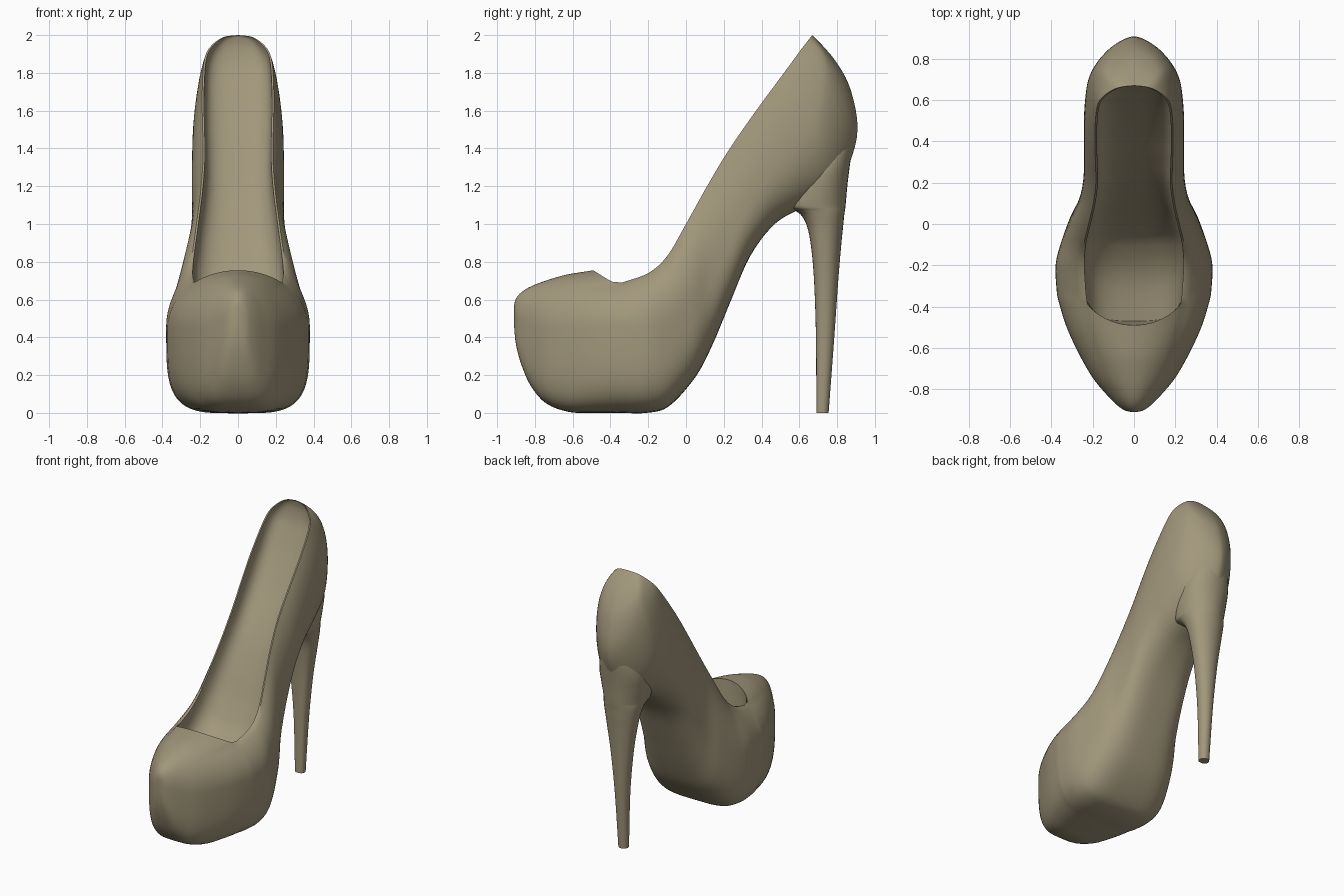
import bpy, bmesh
from math import sin, cos, acos, pi

cube = bpy.data.objects.get("Cube")
if cube:
    bpy.data.objects.remove(cube)

leather = bpy.data.materials.new("olive tan leather")
leather.use_nodes = True
tan = (0.36, 0.31, 0.2, 1)
leather.diffuse_color = tan
leather.node_tree.nodes["Principled BSDF"].inputs["Base Color"].default_value = tan


def clamp(v, low=0.0, high=1.0):
    return max(low, min(high, v))


def power(v, e):
    return max(v, 0.0) ** e


def smooth_rows(rows, steps):
    """Catmull-Rom interpolation between the stations of a loft."""
    out = []
    for i in range(len(rows) - 1):
        a, b = rows[max(i - 1, 0)], rows[i]
        c, d = rows[i + 1], rows[min(i + 2, len(rows) - 1)]
        for s in range(steps):
            t = s / steps
            out.append([q + 0.5 * t * (r - p + t * (2 * p - 5 * q + 4 * r - u
                        + t * (3 * (q - r) + u - p)))
                        for p, q, r, u in zip(a, b, c, d)])
    return out + [list(rows[-1])]


def loft(name, rings, angle):
    """Skin a list of closed rings with equal point counts and cap the ends."""
    bm = bmesh.new()
    loops = [[bm.verts.new(p) for p in ring] for ring in rings]
    for lo, hi in zip(loops, loops[1:]):
        for i in range(len(lo)):
            j = (i + 1) % len(lo)
            bm.faces.new((lo[i], lo[j], hi[j], hi[i]))
    bm.faces.new(loops[0])
    bm.faces.new(loops[-1])
    bmesh.ops.remove_doubles(bm, verts=bm.verts, dist=0.0005)
    bmesh.ops.recalc_face_normals(bm, faces=bm.faces)
    mesh = bpy.data.meshes.new(name)
    bm.to_mesh(mesh)
    bm.free()
    obj = bpy.data.objects.new(name, mesh)
    bpy.context.collection.objects.link(obj)
    mesh.materials.append(leather)
    bpy.ops.object.select_all(action="DESELECT")
    obj.select_set(True)
    bpy.context.view_layer.objects.active = obj
    bpy.ops.object.shade_smooth_by_angle(angle=angle)
    return obj


LOWER, UPPER, TOP = 14, 8, 14     # columns: underside, side wall, vamp or lining


def mirror_ring(half):
    return half + [(-x, y, z) for x, y, z in reversed(half[1:-1])]


def outer_half(top_y, top_z, low_y, low_z, w, hm, a_end, scale, n):
    """Half section from the sole centre, round the side, up to the rim."""
    pts = []
    for i in range(LOWER):
        a = i / LOWER * pi / 2
        pts.append((w * power(sin(a), 2 / n), hm * (1 - power(cos(a), 2 / n))))
    for i in range(UPPER + 1):
        a = i / UPPER * a_end
        pts.append((w * cos(a), hm + (1 - hm) * sin(a) / scale))
    return [(x, low_y + h * (top_y - low_y), low_z + h * (top_z - low_z))
            for x, h in pts]


def toe_ring(y, top, low, w):
    """Closed section: the vamp covers the top."""
    corner = acos(0.65)
    hm = 0.61
    sweep = 0.13 * clamp((y + 0.8) / 0.44) ** 2
    half = outer_half(y, top, y, low, w, hm, corner, 1, 3.8)
    for i in range(1, TOP + 1):
        f = i / TOP
        a = corner + f * (pi / 2 - corner)
        half.append((w * cos(a), y - sweep * power(sin(f * pi / 2), 0.7),
                     low + (top - low) * (hm + (1 - hm) * sin(a))))
    return mirror_ring(half)


def open_ring(ty, tz, by, bz, w, hm, r, depth, n):
    """Open section: the wall ends at the rim and the lining drops inside."""
    w = max(w, 0.002)
    r = clamp(r, 0.0005, w * 0.98)
    a_end = acos(r / w)
    half = outer_half(ty, tz, by, bz, w, hm, a_end, sin(a_end), n)
    length = max(((ty - by) ** 2 + (tz - bz) ** 2) ** 0.5, 0.001)
    sweep = 0.13 * clamp((-0.08 - ty) / 0.26)
    inner = max(r - 0.01, 0.0)
    for i in range(TOP):
        b = i / (TOP - 1) * pi / 2
        k = depth * power(sin(b), 0.65) / length
        x = inner * power(cos(b), 0.65)
        half.append((x, ty + k * (by - ty) - sweep * power(sin(b), 0.7),
                     tz + k * (bz - tz)))
    return mirror_ring(half)


# Toe stations: y, top z, sole z, half width
toe = [(-0.91, 0.57, 0.46, 0.016), (-0.9, 0.605, 0.36, 0.05),
       (-0.87, 0.64, 0.25, 0.09), (-0.82, 0.67, 0.14, 0.138),
       (-0.74, 0.7, 0.05, 0.203), (-0.62, 0.73, 0.005, 0.271),
       (-0.49, 0.745, 0.0, 0.33), (-0.36, 0.755, 0.0, 0.369)]

# Open stations: rim y z, sole y z, half width, widest height,
# rim half width, lining depth, roundness
opening = [
    (-0.34, 0.69, -0.34, 0.0, 0.373, 0.65, 0.242, 0.24, 3.9),
    (-0.2, 0.74, -0.21, 0.0, 0.38, 0.62, 0.25, 0.245, 4),
    (-0.1, 0.83, -0.09, 0.035, 0.355, 0.55, 0.243, 0.24, 4),
    (0.0, 1.0, 0.05, 0.19, 0.31, 0.5, 0.22, 0.245, 3.7),
    (0.1, 1.18, 0.14, 0.36, 0.265, 0.5, 0.197, 0.24, 3.4),
    (0.2, 1.35, 0.24, 0.6, 0.245, 0.5, 0.185, 0.23, 3.2),
    (0.3, 1.5, 0.34, 0.83, 0.243, 0.5, 0.187, 0.23, 3),
    (0.4, 1.64, 0.47, 1.0, 0.243, 0.5, 0.19, 0.22, 2.7),
    (0.5, 1.775, 0.62, 1.09, 0.24, 0.5, 0.187, 0.19, 2.3),
    (0.57, 1.87, 0.8, 1.2, 0.225, 0.53, 0.178, 0.14, 1.9),
    (0.61, 1.925, 0.905, 1.46, 0.194, 0.6, 0.157, 0.1, 1.6),
    (0.645, 1.97, 0.875, 1.7, 0.152, 0.6, 0.112, 0.055, 1.6),
    (0.663, 1.993, 0.79, 1.865, 0.097, 0.6, 0.065, 0.02, 1.6),
    (0.67, 2.0, 0.675, 1.995, 0.002, 0.6, 0.001, 0.002, 2)]

rings = [toe_ring(*s) for s in smooth_rows(toe, 4)]
rings += [open_ring(*s) for s in smooth_rows(opening, 5)]
loft("shoe_body", rings, 0.8)

# Stiletto heel, flaring into the body and closing inside it:
# z, front y, back y, half width
heel = [(0.0, 0.69, 0.755, 0.035), (0.4, 0.688, 0.785, 0.05),
        (0.7, 0.678, 0.806, 0.078), (0.88, 0.662, 0.821, 0.105),
        (0.98, 0.643, 0.831, 0.122), (1.04, 0.615, 0.837, 0.135),
        (1.07, 0.58, 0.841, 0.142), (1.1, 0.53, 0.845, 0.15),
        (1.2, 0.55, 0.854, 0.163), (1.3, 0.6, 0.866, 0.163),
        (1.4, 0.67, 0.88, 0.13), (1.48, 0.74, 0.885, 0.07)]


def heel_ring(z, front, back, w):
    """Rounded section, squarer at the front than at the back."""
    ring = []
    for i in range(32):
        a = i / 32 * 2 * pi
        x, y = sin(a), cos(a)
        flat = 0.75 if y < 0 else 1.0
        side = 1 if y > 0 else -1
        ring.append((w * power(abs(x), flat) * (1 if x > 0 else -1),
                     (front + back) / 2 + side * power(abs(y), flat) * (back - front) / 2,
                     z))
    return ring


loft("stiletto_heel", [heel_ring(*s) for s in smooth_rows(heel, 5)], 0.8)
